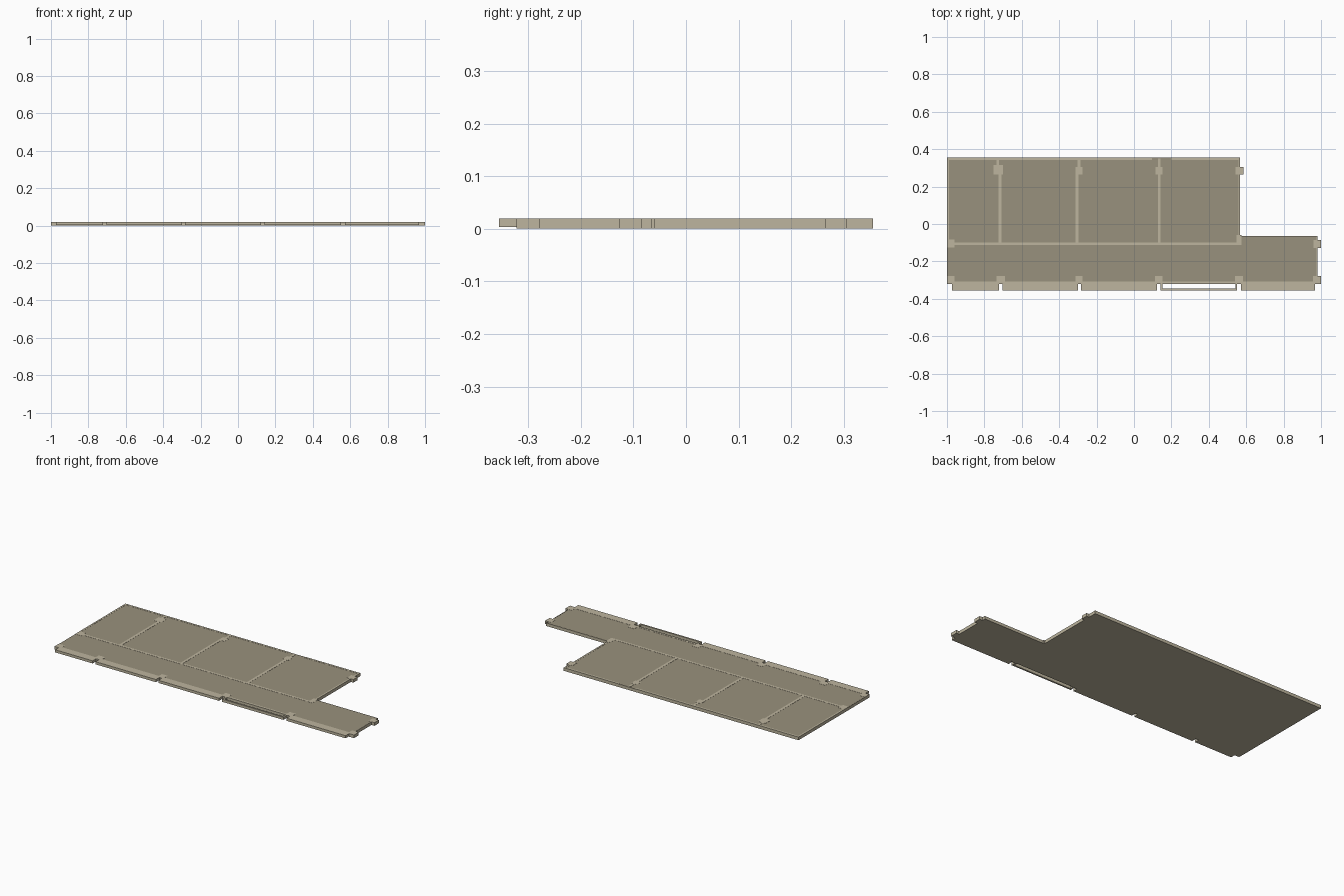
import bpy, bmesh

if "Cube" in bpy.data.objects:
    bpy.data.objects.remove(bpy.data.objects["Cube"])

TOP = 0.019      # top of walls, columns and ledges
SLAB = 0.0175    # top of the structural slab
FLOOR = 0.0182   # top of the dark floor finish


def material(name, col):
    m = bpy.data.materials.new(name)
    m.diffuse_color = (*col, 1)
    m.use_nodes = True
    m.node_tree.nodes["Principled BSDF"].inputs["Base Color"].default_value = m.diffuse_color
    return m


LIGHT = material("light_stone", (0.509, 0.462, 0.342))
DARK = material("dark_floor", (0.318, 0.283, 0.205))


def prism(name, pts, z0, z1, mat):
    """Extrude a flat outline between two heights."""
    bm = bmesh.new()
    face = bm.faces.new([bm.verts.new((x, y, z0)) for x, y in pts])
    ext = bmesh.ops.extrude_face_region(bm, geom=[face])
    for v in ext["geom"]:
        if isinstance(v, bmesh.types.BMVert):
            v.co.z = z1
    bmesh.ops.recalc_face_normals(bm, faces=bm.faces)
    me = bpy.data.meshes.new(name)
    bm.to_mesh(me)
    bm.free()
    me.materials.append(mat)
    ob = bpy.data.objects.new(name, me)
    bpy.context.collection.objects.link(ob)
    return ob


def box(name, x0, x1, y0, y1, z0=0.0, z1=TOP, mat=LIGHT):
    return prism(name, [(x0, y0), (x1, y0), (x1, y1), (x0, y1)], z0, z1, mat)


def l_shape(x0, x1, x2, y0, y1, y2):
    return [(x0, y0), (x2, y0), (x2, y1), (x1, y1), (x1, y2), (x0, y2)]


# L-shaped slab with a dark floor finish on top
prism("slab", l_shape(-1, 0.568, 0.98, -0.32, -0.065, 0.355), 0, SLAB, LIGHT)
prism("floor", l_shape(-0.999, 0.567, 0.979, -0.312, -0.066, 0.354),
      SLAB - 0.001, FLOOR, DARK)

# Thin walls around and between the rooms
box("left_wall", -1, -0.99, -0.1, 0.355)
box("back_wall_left", -1, 0.095, 0.343, 0.355)
box("back_wall_right", 0.2, 0.568, 0.343, 0.355)
box("right_wall", 0.558, 0.568, -0.1, 0.355)
box("corridor_wall", -1, 0.568, -0.112, -0.098, SLAB)
box("end_wall", 0.977, 0.98, -0.32, -0.065)
for i, (x, xs) in enumerate([(-0.716, -0.728), (-0.306, -0.294), (0.135, 0.135)]):
    box(f"partition_{i}", x - 0.008, x + 0.008, -0.1, 0.29, SLAB)
    box(f"partition_stub_{i}", xs - 0.007, xs + 0.007, 0.29, 0.35, SLAB)

# Columns in rows
for i, (x0, x1) in enumerate([(-0.75, -0.70), (-0.313, -0.275),
                              (0.114, 0.152), (0.543, 0.585)]):
    box(f"back_column_{i}", x0, x1, 0.265, 0.315 if i == 0 else 0.305)
for i, (x0, x1) in enumerate([(-1, -0.96), (-0.735, -0.69), (-0.313, -0.275),
                              (0.112, 0.152), (0.54, 0.583), (0.957, 1)]):
    box(f"front_column_{i}", x0, x1, -0.322, -0.278)
box("middle_column_left", -1, -0.96, -0.125, -0.083)
box("middle_column_right", 0.96, 1, -0.127, -0.085)
box("corner_column", 0.547, 0.576, -0.112, -0.06)

# Front edge beam and the raised ledges, one bay being an open frame
box("front_beam", -1, 0.98, -0.32, -0.307)
for i, (x0, x1) in enumerate([(-0.972, -0.722), (-0.702, -0.3),
                              (-0.283, 0.122), (0.572, 0.967)]):
    box(f"ledge_{i}", x0, x1, -0.355, -0.318, 0.003)
box("frame_rail", 0.142, 0.552, -0.355, -0.345, 0.003)
box("frame_side_left", 0.142, 0.152, -0.35, -0.318, 0.003)
box("frame_side_right", 0.542, 0.552, -0.35, -0.318, 0.003)
